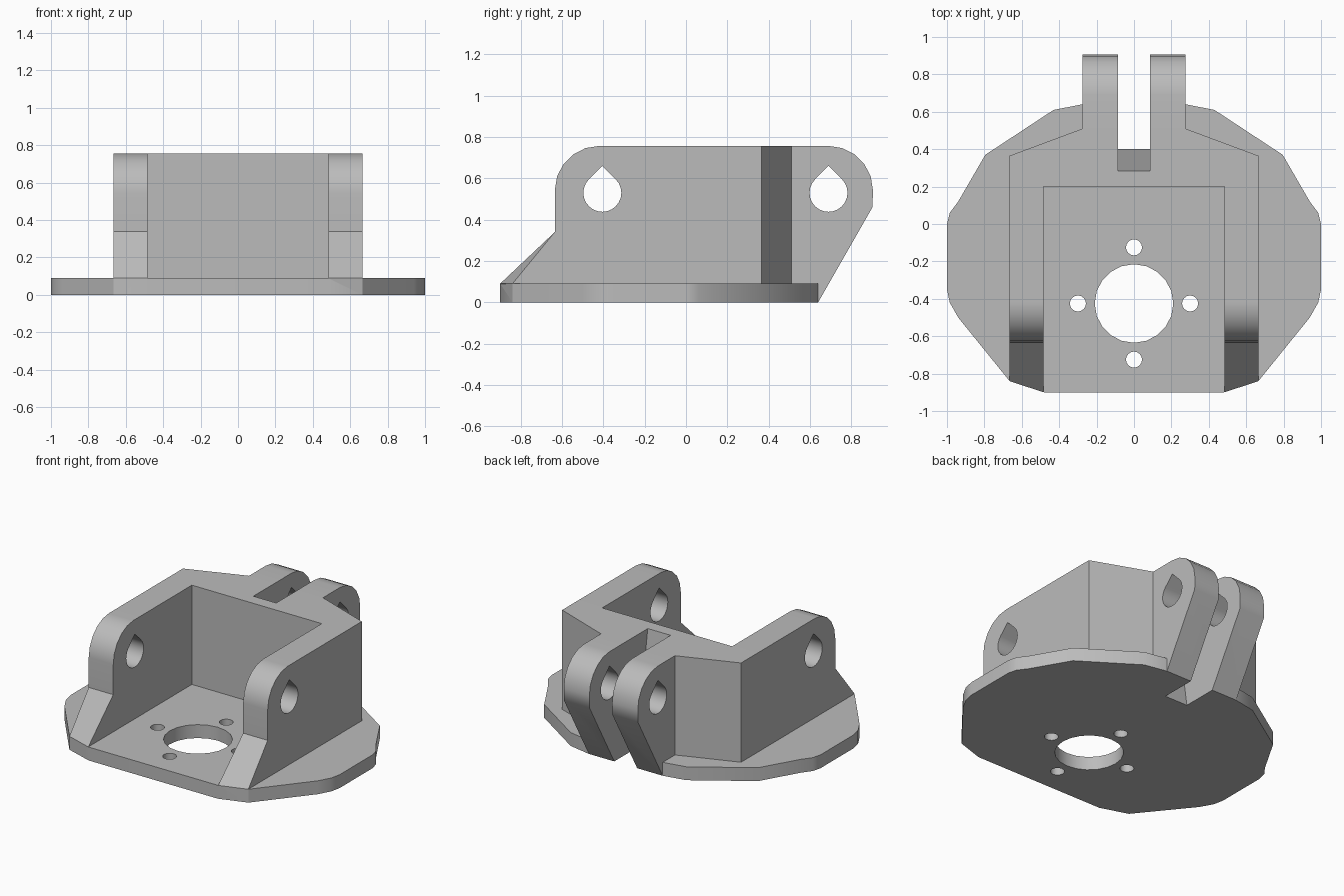
import bpy, bmesh
from math import sin, cos, radians

default = bpy.data.objects.get("Cube")
if default:
    bpy.data.objects.remove(default, do_unlink=True)

grey = bpy.data.materials.new("plain_grey")
grey.use_nodes = True
grey.diffuse_color = (0.5, 0.5, 0.5, 1)
grey.node_tree.nodes["Principled BSDF"].inputs["Base Color"].default_value = (0.5, 0.5, 0.5, 1)

TOP, PLATE = 0.757, 0.09


def prism(name, points, lo, hi, axis="z", tweak=None):
    """Extrude a 2D outline along z (points are x, y) or x (points are y, z)."""
    bm = bmesh.new()
    rings = []
    for d in (lo, hi):
        ring = [(d, a, b) if axis == "x" else (a, b, d) for a, b in points]
        rings.append([bm.verts.new(tweak(*p) if tweak else p) for p in ring])
    low, high = rings
    bm.faces.new(low)
    bm.faces.new(high)
    for i in range(len(points)):
        j = (i + 1) % len(points)
        bm.faces.new((low[i], low[j], high[j], high[i]))
    bmesh.ops.recalc_face_normals(bm, faces=bm.faces)
    mesh = bpy.data.meshes.new(name)
    bm.to_mesh(mesh)
    bm.free()
    mesh.materials.append(grey)
    obj = bpy.data.objects.new(name, mesh)
    bpy.context.collection.objects.link(obj)
    return obj


def arc(cx, cy, r, start, end, steps):
    angles = [radians(start + (end - start) * i / steps) for i in range(steps + 1)]
    return [(cx + r * cos(a), cy + r * sin(a)) for a in angles]


def combine(target, other, operation):
    mod = target.modifiers.new(operation.lower(), "BOOLEAN")
    mod.object, mod.operation, mod.solver = other, operation, "EXACT"
    bpy.context.view_layer.objects.active = target
    bpy.ops.object.modifier_apply(modifier=mod.name)
    bpy.data.objects.remove(other, do_unlink=True)


def teardrop(y, z, r):
    return arc(y, z, r, 135, 405, 18) + [(y, z + r * 1.414)]


def mirrored(half):
    return half + [(-x, y) for x, y in reversed(half)]


# Base plate
bracket = prism("bracket", mirrored([
    (0.48, -0.9), (0.665, -0.84), (0.94, -0.5), (0.985, -0.42), (1, -0.35),
    (1, 0.0), (0.985, 0.06), (0.94, 0.12), (0.795, 0.37), (0.43, 0.61), (0.275, 0.64)]),
    0, PLATE)

# Rear wall with tapered back
wall = prism("rear_wall", mirrored([(0.665, 0.2), (0.665, 0.365), (0.275, 0.51)]), 0.04, TOP)
combine(bracket, wall, "UNION")

# Side arms, with the ramp foot following the plate corner
arm_profile = ([(0.3, TOP), (0.3, 0.04), (-0.8, 0.04), (-0.9, PLATE), (-0.635, 0.34)]
               + arc(-0.42, 0.542, 0.215, 180, 90, 5))


def skew_foot(x, y, z):
    return (x, -0.84 if y < -0.85 and abs(x) > 0.6 else y, z)


for side in (-1, 1):
    arm = prism("side_arm", arm_profile, side * 0.483, side * 0.665, "x", skew_foot)
    combine(bracket, arm, "UNION")

# Rear hinge lugs
lug_profile = ([(0.3, TOP), (0.3, 0), (0.64, 0), (0.903, 0.46)]
               + arc(0.69, 0.542, 0.215, 0, 90, 5))
for side in (-1, 1):
    lug = prism("hinge_lug", lug_profile, side * 0.085, side * 0.275, "x")
    combine(bracket, lug, "UNION")

# Slot between the lugs, with a sloping floor
slot = prism("slot_cutter", [(0.278, 0.8), (0.415, -0.1), (1.1, -0.1), (1.1, 0.8)],
             -0.085, 0.085, "x")
combine(bracket, slot, "DIFFERENCE")

# Teardrop pin holes through arms and lugs
for y in (-0.405, 0.69):
    pin = prism("pin_hole_cutter", teardrop(y, 0.53, 0.092), -0.8, 0.8, "x")
    combine(bracket, pin, "DIFFERENCE")

# Centre bore and four screw holes
holes = [(0, -0.425, 0.21, 20)]
holes += [(0.3 * dx, -0.425 + 0.3 * dy, 0.043, 16) for dx, dy in ((1, 0), (-1, 0), (0, 1), (0, -1))]
for x, y, r, n in holes:
    bore = prism("bore_cutter", arc(x, y, r, 0, 360, n)[:-1], -0.1, 0.15)
    combine(bracket, bore, "DIFFERENCE")

# Smooth curves, crisp edges
bpy.ops.object.select_all(action="DESELECT")
bracket.select_set(True)
bpy.context.view_layer.objects.active = bracket
bpy.ops.object.shade_smooth_by_angle(angle=radians(30))
normals = bracket.modifiers.new("flat_face_normals", "WEIGHTED_NORMAL")
normals.keep_sharp = True
